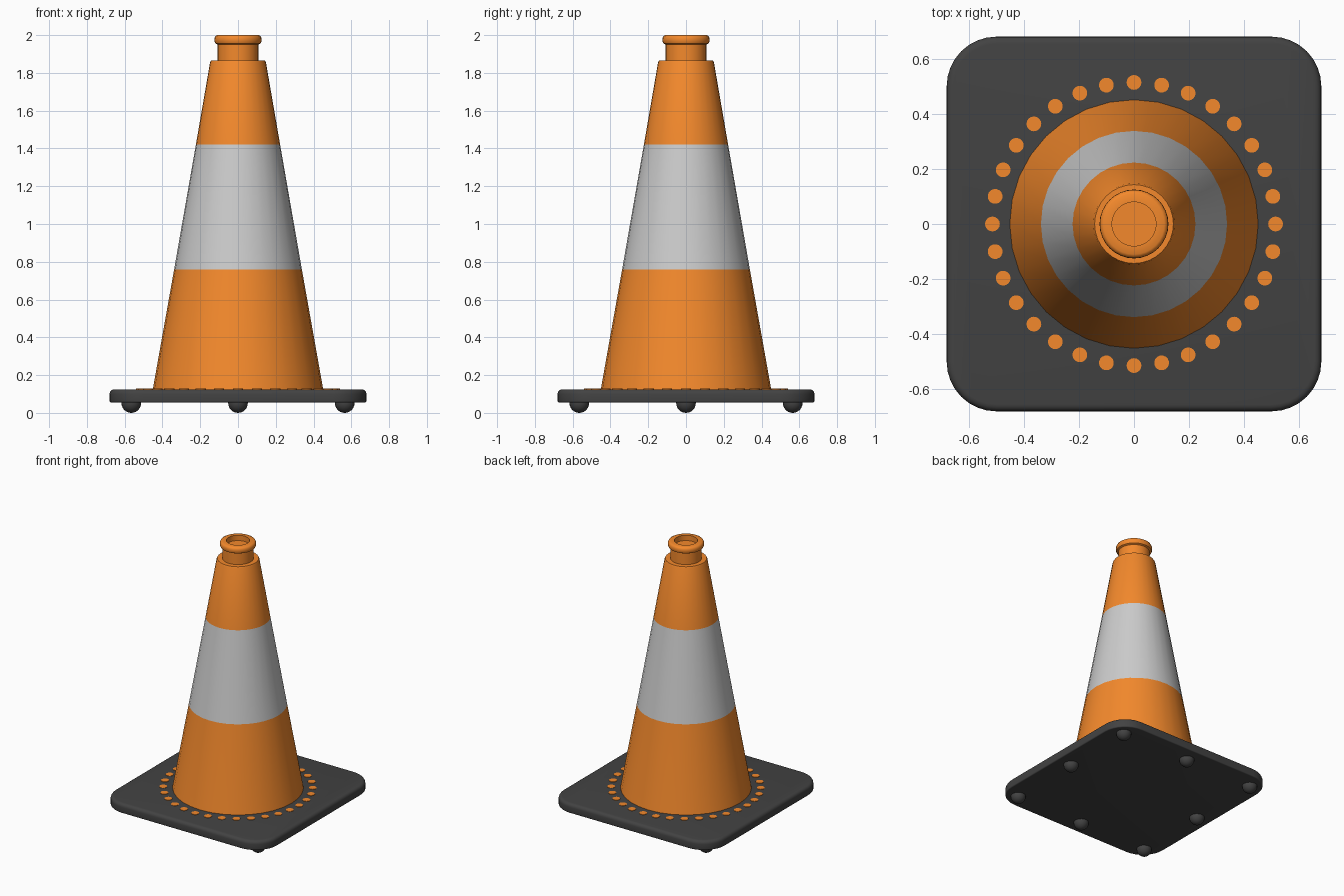
import bpy, bmesh, math
from mathutils import Matrix

if "Cube" in bpy.data.objects:
    bpy.data.objects.remove(bpy.data.objects["Cube"])


def material(name, rgb):
    m = bpy.data.materials.new(name)
    m.diffuse_color = (*rgb, 1)
    m.use_nodes = True
    m.node_tree.nodes["Principled BSDF"].inputs["Base Color"].default_value = m.diffuse_color
    return m


ORANGE = material("orange_plastic", (0.9, 0.25, 0.025))
WHITE = material("reflective_grey", (0.55, 0.55, 0.55))
BLACK = material("dark_rubber", (0.055, 0.055, 0.055))


def finish(bm, name, mat, angle=35):
    bmesh.ops.recalc_face_normals(bm, faces=bm.faces)
    me = bpy.data.meshes.new(name)
    bm.to_mesh(me)
    bm.free()
    ob = bpy.data.objects.new(name, me)
    bpy.context.collection.objects.link(ob)
    me.materials.append(mat)
    bpy.ops.object.select_all(action='DESELECT')
    bpy.context.view_layer.objects.active = ob
    ob.select_set(True)
    bpy.ops.object.shade_smooth_by_angle(angle=math.radians(angle))
    return ob


def lathe(name, profile, mat, sides=32):
    """Revolve (radius, z) points around z; radius 0 closes the end."""
    bm = bmesh.new()
    verts = [bm.verts.new((r, 0, z)) for r, z in profile]
    edges = [bm.edges.new(p) for p in zip(verts, verts[1:])]
    bmesh.ops.spin(bm, geom=verts + edges, cent=(0, 0, 0), axis=(0, 0, 1),
                   angle=math.tau, steps=sides, use_merge=True)
    bmesh.ops.remove_doubles(bm, verts=bm.verts, dist=1e-5)
    return finish(bm, name, mat)


# Base plate: rounded square with softened rims
bm = bmesh.new()
bmesh.ops.create_cube(bm, size=1, matrix=Matrix.Translation((0, 0, 0.09))
                      @ Matrix.Diagonal((1.36, 1.36, 0.07, 1)))
upright = [e for e in bm.edges if abs(e.verts[0].co.z - e.verts[1].co.z) > 0.01]
bmesh.ops.bevel(bm, geom=upright, offset=0.18, segments=8, profile=0.5, affect='EDGES')
for top, width in ((True, 0.025), (False, 0.008)):
    rim = [e for e in bm.edges
           if all((v.co.z > 0.1249) if top else (v.co.z < 0.0551) for v in e.verts)]
    bmesh.ops.bevel(bm, geom=rim, offset=width, segments=4, profile=0.5, affect='EDGES')
finish(bm, "base_plate", BLACK)

# Rubber feet: corners and edge midpoints
bm = bmesh.new()
for x in (-0.565, 0, 0.565):
    for y in (-0.565, 0, 0.565):
        if x or y:
            bmesh.ops.create_uvsphere(bm, u_segments=20, v_segments=12, radius=0.052,
                                      matrix=Matrix.Translation((x, y, 0.052)))
finish(bm, "feet", BLACK)

# Cone body with the reflective band as its middle section
body = lathe("cone_body", [(0.452, 0.12), (0.451, 0.125), (0.338, 0.76), (0.223, 1.42),
                           (0.148, 1.855), (0.143, 1.865), (0.10, 1.865)], ORANGE)
body.data.materials.append(WHITE)
for p in body.data.polygons:
    if 0.8 < p.center.z < 1.4:
        p.material_index = 1

# Neck, rolled collar and shallow recess on top
lathe("neck_and_collar", [(0.108, 1.86), (0.108, 1.95), (0.12, 1.956), (0.125, 1.968),
                          (0.124, 1.985), (0.119, 1.995), (0.11, 2.0), (0.08, 2.0),
                          (0.08, 1.96), (0, 1.96)], ORANGE)

# Ring of dots around the cone
bm = bmesh.new()
for i in range(32):
    place = Matrix.Rotation(math.tau * i / 32, 4, 'Z') @ Matrix.Translation((0.514, 0, 0.124))
    bmesh.ops.create_cone(bm, cap_ends=True, segments=16, radius1=0.027, radius2=0.027,
                          depth=0.008, matrix=place)
finish(bm, "dot_ring", ORANGE)
